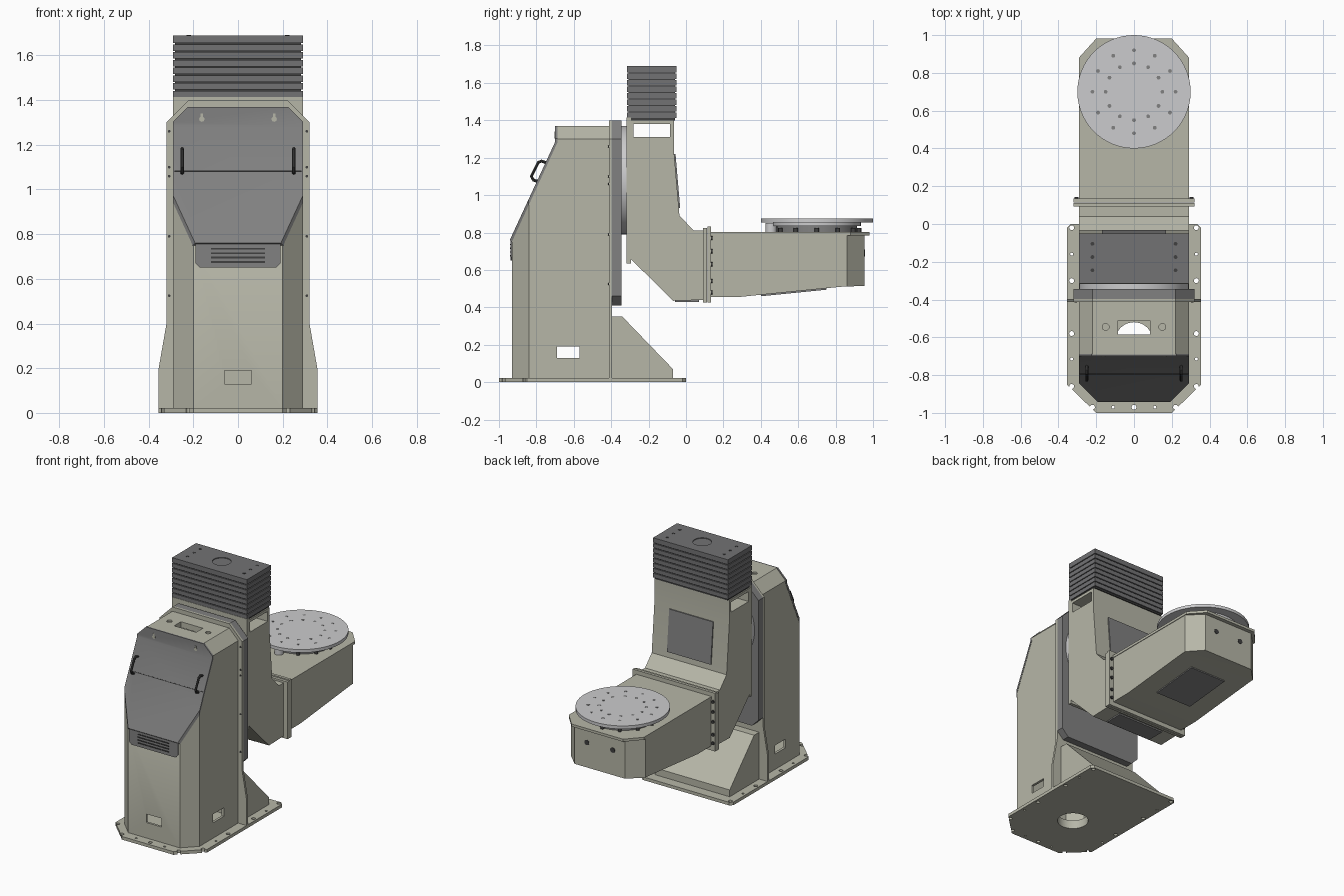
import bpy, bmesh, math
from mathutils import Vector, Matrix

if "Cube" in bpy.data.objects:
    bpy.data.objects.remove(bpy.data.objects["Cube"], do_unlink=True)


def material(name, r, g, b):
    m = bpy.data.materials.new(name)
    m.use_nodes = True
    m.diffuse_color = (r, g, b, 1)
    m.node_tree.nodes["Principled BSDF"].inputs["Base Color"].default_value = (r, g, b, 1)
    return m


BEIGE = material("beige paint", 0.47, 0.47, 0.39)
GREY = material("panel grey", 0.22, 0.22, 0.22)
DARK = material("bellows grey", 0.17, 0.17, 0.175)
STEEL = material("light steel", 0.6, 0.6, 0.61)
BLACK = material("dark fittings", 0.05, 0.05, 0.05)


def finish(bm, name, mat):
    bmesh.ops.recalc_face_normals(bm, faces=bm.faces)
    me = bpy.data.meshes.new(name)
    bm.to_mesh(me)
    bm.free()
    me.materials.append(mat)
    ob = bpy.data.objects.new(name, me)
    bpy.context.collection.objects.link(ob)
    return ob


def prism(name, pts, axis, lo, hi, mat=BEIGE, cuts=()):
    """Extrude a 2D outline along an axis, then trim it with planes."""
    place = {"x": lambda a, b, t: (t, a, b), "y": lambda a, b, t: (a, t, b),
             "z": lambda a, b, t: (a, b, t)}[axis]
    bm = bmesh.new()
    face = bm.faces.new([bm.verts.new(place(a, b, lo)) for a, b in pts])
    ext = bmesh.ops.extrude_face_region(bm, geom=[face])
    moved = [v for v in ext["geom"] if isinstance(v, bmesh.types.BMVert)]
    bmesh.ops.translate(bm, verts=moved, vec=place(0, 0, hi - lo))
    for co, no in cuts:
        bmesh.ops.bisect_plane(bm, geom=bm.verts[:] + bm.edges[:] + bm.faces[:],
                               plane_co=co, plane_no=no, clear_outer=True)
        bmesh.ops.holes_fill(bm, edges=[e for e in bm.edges if e.is_boundary])
    return finish(bm, name, mat)


def box(name, x, y, z, mat=BEIGE):
    return prism(name, [(x[0], y[0]), (x[1], y[0]), (x[1], y[1]), (x[0], y[1])],
                 "z", z[0], z[1], mat)


def discs(name, centres, r, depth, axis="z", mat=BLACK, sides=16):
    """One object holding a cylinder at every centre."""
    turn = {"z": Matrix(), "x": Matrix.Rotation(math.pi / 2, 4, "Y"),
            "y": Matrix.Rotation(math.pi / 2, 4, "X")}[axis]
    bm = bmesh.new()
    for c in centres:
        bmesh.ops.create_cone(bm, cap_ends=True, segments=sides, radius1=r, radius2=r,
                              depth=depth, matrix=Matrix.Translation(c) @ turn)
    return finish(bm, name, mat)


def sym(pts):
    return pts + [(-x, b) for x, b in reversed(pts)]


def cut(ob, *cutters):
    for c in cutters:
        mod = ob.modifiers.new("cut", "BOOLEAN")
        mod.operation, mod.solver, mod.object = "DIFFERENCE", "EXACT", c
        bpy.context.view_layer.objects.active = ob
        bpy.ops.object.modifier_apply(modifier=mod.name)
        bpy.data.objects.remove(c, do_unlink=True)


def ring(r, n, cy, z):
    return [(r * math.sin(i * math.tau / n), cy + r * math.cos(i * math.tau / n), z) for i in range(n)]


# Base plate with anchor holes and a cable opening
base = prism("base_plate", sym([(0.2, -1), (0.355, -0.85), (0.355, -0.02), (0.335, 0)]), "z", 0, 0.022)
big = [(s * 0.33, y, 0) for s in (-1, 1) for y in (-0.02, -0.3, -0.58, -0.86)]
small = [(s * 0.33, y, 0) for s in (-1, 1) for y in (-0.16, -0.715)]
cut(base, discs("c", big + [(-0.22, -0.97, 0), (0, -0.97, 0), (0.22, -0.97, 0)], 0.013, 0.2),
    discs("c", small + [(-0.11, -0.97, 0), (0.11, -0.97, 0)], 0.008, 0.2),
    discs("c", [(0, -0.62, 0)], 0.1, 0.2, sides=40))

# Hollow column with chamfered corners
side = [(-0.4, 0.02), (-0.93, 0.02), (-0.93, 0.76), (-0.69, 1.28), (-0.69, 1.37), (-0.4, 1.37)]


def trims(gap):
    return [(Vector((s * (0.2 + gap), -0.93, 0)), Vector((s, -1, 0))) for s in (-1, 1)] + \
           [(Vector((s * (0.22 + gap), 0, 1.37)), Vector((s, 0, 1))) for s in (-1, 1)]


column = prism("column", side, "x", -0.29, 0.29, BEIGE, trims(0))
core = prism("c", side, "x", -0.29, 0.29, BEIGE, trims(0))
mid = Vector((0, -0.665, 0.69))
core.data.transform(Matrix.Translation(mid) @ Matrix.Scale(0.94, 4) @ Matrix.Translation(-mid))
cut(column, core, discs("c", [(0, -0.62, 0)], 0.1, 0.3, sides=40),
    box("c", (-0.4, 0.4), (-0.69, -0.57), (0.13, 0.19)),
    box("c", (-0.06, 0.06), (-1, -0.85), (0.13, 0.19)),
    box("c", (-0.085, 0.085), (-0.585, -0.51), (1.2, 1.5)),
    discs("c", [(-0.15, -0.545, 1.37), (0.15, -0.545, 1.37)], 0.018, 0.02))

# Sloped front cover, seam, keyholes and handles
cover = [(-0.931, 0.75), (-0.942, 0.76), (-0.7, 1.284), (-0.7, 1.37), (-0.688, 1.37), (-0.688, 1.28)]
prism("front_cover", cover, "x", -0.292, 0.292, GREY, trims(0.004))
prism("cover_seam", [(-0.79, 1.08), (-0.796, 1.082), (-0.794, 1.086), (-0.788, 1.084)],
      "x", -0.285, 0.285, BLACK)
discs("keyholes", [(s * 0.162, -0.7, 1.315) for s in (-1, 1)], 0.012, 0.004, "y", BEIGE)
box("keyhole_slots", (-0.167, -0.157), (-0.702, -0.69), (1.315, 1.34), BEIGE)
box("keyhole_slots_left", (0.157, 0.167), (-0.702, -0.69), (1.315, 1.34), BEIGE)
for s, label in ((-1, "right"), (1, "left")):
    cu = bpy.data.curves.new("handle_" + label, "CURVE")
    cu.dimensions, cu.bevel_depth, cu.bevel_resolution = "3D", 0.008, 2
    path = [(-0.785, 1.07), (-0.815, 1.08), (-0.827, 1.1), (-0.79, 1.175), (-0.772, 1.182), (-0.741, 1.17)]
    sp = cu.splines.new("POLY")
    sp.points.add(len(path) - 1)
    for p, (y, z) in zip(sp.points, path):
        p.co = (s * 0.25, y, z, 1)
    cu.materials.append(BLACK)
    bpy.context.collection.objects.link(bpy.data.objects.new("handle_" + label, cu))

# Vent grille
prism("vent_plate", sym([(0.17, 0.65), (0.19, 0.67), (0.19, 0.755)]), "y", -0.938, -0.928, GREY)
for i in range(4):
    z = 0.672 + i * 0.02
    box("vent_slot", (-0.12, 0.12), (-0.942, -0.93), (z, z + 0.007), BLACK)

# Column flange, rail housing and rear foot
prism("column_flange", sym([(0.355, 0.02), (0.355, 0.2), (0.32, 0.4), (0.32, 1.3), (0.22, 1.4)]),
      "y", -0.412, -0.396)
discs("flange_bolts", [(s * 0.308, -0.413, z) for s in (-1, 1) for z in (0.525, 0.79, 1.06, 1.1, 1.26)],
      0.006, 0.006, "y")
prism("rail_housing", sym([(0.27, 0.41), (0.32, 0.46), (0.32, 1.3), (0.22, 1.4)]), "y", -0.396, -0.345, GREY)
prism("rear_foot", [(-0.396, 0.02), (-0.07, 0.02), (-0.07, 0.07), (-0.34, 0.35), (-0.396, 0.35)],
      "x", -0.29, 0.29)

# Swivel disc and upright arm
discs("swivel_disc", [(0, -0.33, 1.08)], 0.29, 0.03, "y", STEEL, 64)
box("arm_back_plate", (-0.29, 0.29), (-0.317, -0.295), (0.635, 1.415))
arm = prism("upright_arm", [(-0.296, 1.4), (-0.065, 1.4), (-0.065, 1.24), (-0.035, 0.89), (0.04, 0.812),
                            (0.1, 0.812), (0.1, 0.44), (-0.07, 0.435), (-0.296, 0.66)], "x", -0.29, 0.29)
cut(arm, box("c", (-0.4, 0.4), (-0.28, -0.085), (1.31, 1.38)))
prism("arm_rear_panel", [(-0.064, 1.22), (-0.056, 1.22), (-0.031, 0.93), (-0.04, 0.93)],
      "x", -0.17, 0.17, GREY)
box("elbow_lower_panel", (-0.18, 0.18), (-0.06, 0.07), (0.428, 0.438), GREY)

# Bellows stack
for i in range(8):
    z = 1.412 + i * 0.0348
    box("bellows_fold", (-0.29, 0.29), (-0.315, -0.05), (z, z + 0.029), DARK)
box("bellows_core", (-0.282, 0.282), (-0.307, -0.058), (1.4, 1.68), BLACK)
top = box("bellows_cap", (-0.29, 0.29), (-0.315, -0.05), (1.656, 1.69), DARK)
cut(top, discs("c", [(0, -0.18, 1.69)], 0.06, 0.05, sides=32))
discs("cap_recess", [(0, -0.18, 1.679)], 0.06, 0.006, "z", DARK, 32)
discs("cap_bolts", [(s * 0.22, y, 1.69) for s in (-1, 1) for y in (-0.105, -0.175, -0.245)], 0.01, 0.003)

# Bolted joint
box("joint_flange_inner", (-0.32, 0.32), (0.092, 0.112), (0.425, 0.825))
box("joint_flange_outer", (-0.32, 0.32), (0.114, 0.134), (0.425, 0.832))
discs("joint_bolts", [(s * 0.305, 0.137, z) for s in (-1, 1) for z in (0.48, 0.54, 0.63, 0.7, 0.77)],
      0.011, 0.012, "y")

# Forearm
ends = [(Vector((s * 0.29, 0.86, 0)), Vector((s, 1, 0))) for s in (-1, 1)]
prism("forearm", [(0.13, 0.79), (0.955, 0.79), (0.955, 0.515), (0.83, 0.51), (0.28, 0.455), (0.13, 0.455)],
      "x", -0.288, 0.288, BEIGE, ends)
prism("forearm_top_plate", sym([(0.292, 0.13), (0.292, 0.88), (0.2, 0.982)]), "z", 0.785, 0.803)
prism("forearm_lower_panel", [(0.4, 0.47), (0.4, 0.459), (0.75, 0.494), (0.75, 0.505)], "x", -0.14, 0.14, GREY)
discs("forearm_end_plugs", [(s * 0.1, 0.956, 0.69) for s in (-1, 1)], 0.018, 0.004, "y")

# Rotary table
discs("table_ring", [(0, 0.7, 0.826)], 0.215, 0.05, "z", GREY, 48)
discs("table_neck", [(0, 0.7, 0.845)], 0.235, 0.02, "z", STEEL, 48)
discs("table_ring_bolts", ring(0.225, 12, 0.7, 0.812), 0.012, 0.022)
discs("table_drive", [(0, 0.455, 0.825)], 0.03, 0.05, "z", STEEL)
discs("table_top", [(0, 0.7, 0.864)], 0.3, 0.022, "z", STEEL, 64)
discs("table_holes", ring(0.22, 12, 0.7, 0.875) + ring(0.15, 12, 0.7, 0.875), 0.01, 0.002, "z", GREY)

# Smooth round parts, keep sharp edges
bpy.ops.object.select_all(action="DESELECT")
for ob in bpy.context.scene.objects:
    if ob.type == "CURVE":
        ob.select_set(True)
        bpy.context.view_layer.objects.active = ob
bpy.ops.object.convert(target="MESH")
for ob in bpy.context.scene.objects:
    ob.select_set(ob.type == "MESH")
bpy.ops.object.shade_smooth_by_angle(angle=math.radians(30))
